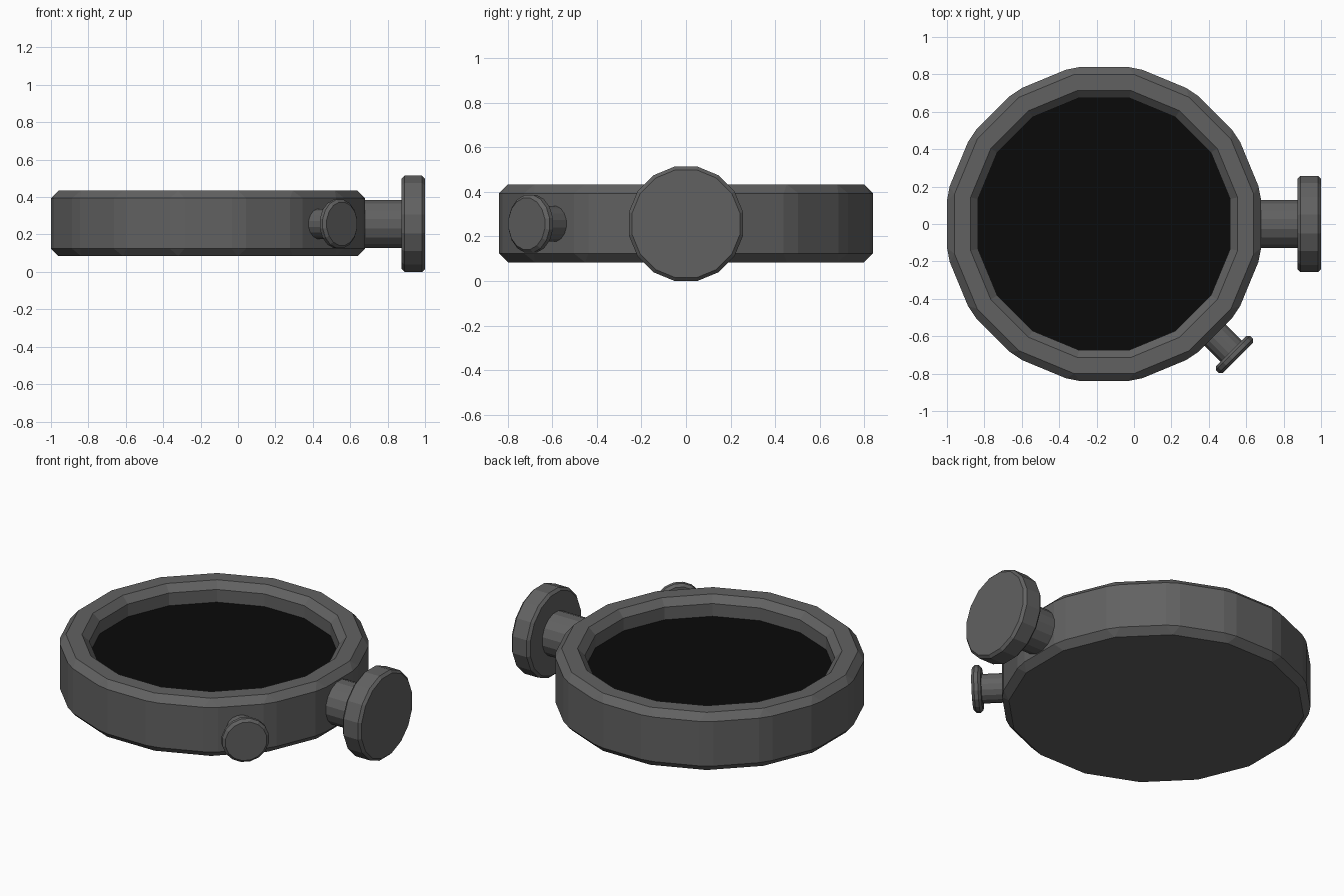
import bpy, bmesh
from math import pi, cos, radians
from mathutils import Matrix

if "Cube" in bpy.data.objects:
    bpy.data.objects.remove(bpy.data.objects["Cube"])

SIDES = 16
MID_Z = 0.257          # height of the knob axes and middle of the case
CASE_X = -0.16         # case centre
INNER = 0.674          # flat radius of the recess
DIAL_DROP = 0.117      # depth of the recess


def material(name, value):
    mat = bpy.data.materials.new(name)
    mat.diffuse_color = (value, value, value, 1)
    mat.use_nodes = True
    mat.node_tree.nodes["Principled BSDF"].inputs["Base Color"].default_value = mat.diffuse_color
    return mat


grey = material("dark_grey", 0.12)
black = material("black", 0.003)


def finish(bm, name, mat):
    mesh = bpy.data.meshes.new(name)
    bm.to_mesh(mesh)
    bm.free()
    mesh.materials.append(mat)
    obj = bpy.data.objects.new(name, mesh)
    bpy.context.collection.objects.link(obj)
    return obj


def prism(flat_radius, depth):
    """16-sided cylinder along z with flats facing the axes."""
    bm = bmesh.new()
    r = flat_radius / cos(pi / SIDES)
    bmesh.ops.create_cone(bm, cap_ends=True, segments=SIDES, radius1=r, radius2=r,
                          depth=depth, matrix=Matrix.Rotation(pi / SIDES, 4, 'Z'))
    bm.normal_update()
    return bm


def chamfer(bm, edges, size):
    bmesh.ops.bevel(bm, geom=edges, offset=size, offset_type='OFFSET', segments=1,
                    profile=0.5, affect='EDGES', clamp_overlap=True)


def radial_cylinder(name, angle, start, end, radius, bevel=0.0):
    """Cylinder pointing outwards from the case centre at the given angle."""
    bm = prism(radius, end - start)
    if bevel:
        chamfer(bm, [e for e in bm.edges if e.calc_face_angle(0) > 1], bevel)
    place = (Matrix.Translation((CASE_X, 0, MID_Z)) @ Matrix.Rotation(angle, 4, 'Z')
             @ Matrix.Translation(((start + end) / 2, 0, 0)) @ Matrix.Rotation(pi / 2, 4, 'Y'))
    bm.transform(place)
    finish(bm, name, grey)


# Case: chamfered 16-sided body with a recess in the top
bm = prism(0.84, 0.35)
top = max(bm.faces, key=lambda f: f.calc_center_median().z)
bmesh.ops.inset_region(bm, faces=[top], thickness=0.84 - INNER, use_even_offset=True)
floor = bmesh.ops.extrude_discrete_faces(bm, faces=[top])['faces'][0]
bmesh.ops.translate(bm, verts=floor.verts, vec=(0, 0, -DIAL_DROP))
bm.normal_update()
floor_verts = set(floor.verts)
edges = [e for e in bm.edges
         if not floor_verts & set(e.verts) and e.calc_face_angle(0) > 0.1]
bmesh.ops.delete(bm, geom=[floor], context='FACES_ONLY')
chamfer(bm, edges, 0.04)
bm.transform(Matrix.Translation((CASE_X, 0, MID_Z + 0.002)))
finish(bm, "case", grey)

# Black dial closing the recess
bm = bmesh.new()
bmesh.ops.create_circle(bm, cap_ends=True, segments=SIDES, radius=INNER / cos(pi / SIDES),
                        matrix=Matrix.Rotation(pi / SIDES, 4, 'Z'))
bm.transform(Matrix.Translation((CASE_X, 0, MID_Z + 0.177 - DIAL_DROP)))
bm.normal_update()
for f in bm.faces:
    if f.normal.z < 0:
        f.normal_flip()
finish(bm, "dial", black)

# Large winding knob on the right
radial_cylinder("large_knob_stem", 0, 0.80, 1.05, 0.128)
radial_cylinder("large_knob_cap", 0, 1.035, 1.16, 0.257, 0.015)

# Small push button at the front right
radial_cylinder("small_button_stem", radians(-45), 0.80, 0.97, 0.08)
radial_cylinder("small_button_cap", radians(-45), 0.96, 1.012, 0.13, 0.015)
